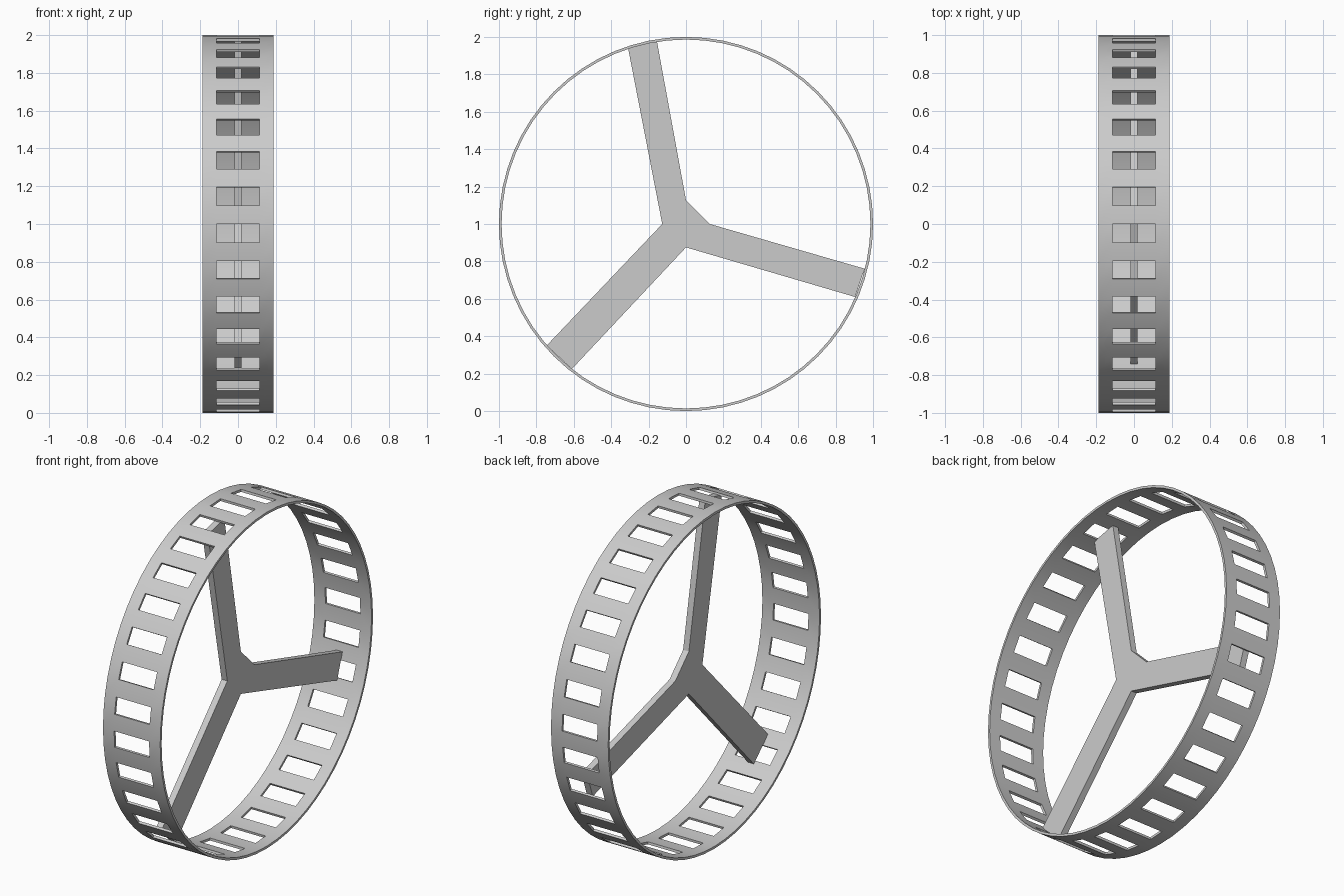
import bpy
import bmesh
import math

default = bpy.data.objects.get("Cube")
if default:
    bpy.data.objects.remove(default, do_unlink=True)

# One plain grey for everything
grey = bpy.data.materials.new("grey")
grey.use_nodes = True
colour = (0.6, 0.6, 0.6, 1.0)
grey.diffuse_color = colour
grey.node_tree.nodes["Principled BSDF"].inputs["Base Color"].default_value = colour

SEGMENTS = 64
OUTER, INNER = 1.0, 0.986
STATIONS = (-0.188, -0.115, 0.115, 0.188)
CENTRE_Z = 1.0


def finish(bm, name, smooth):
    bmesh.ops.recalc_face_normals(bm, faces=bm.faces)
    mesh = bpy.data.meshes.new(name)
    bm.to_mesh(mesh)
    bm.free()
    mesh.materials.append(grey)
    obj = bpy.data.objects.new(name, mesh)
    bpy.context.collection.objects.link(obj)
    if smooth:
        bpy.ops.object.select_all(action="DESELECT")
        obj.select_set(True)
        bpy.context.view_layer.objects.active = obj
        bpy.ops.object.shade_smooth_by_angle(angle=math.radians(30))
    return obj


def filled(i, j):
    """Side bands are solid; the middle band has every other cell open."""
    return j in (0, 2) or (j == 1 and i % 2 == 0)


# Slotted rim: a thin hoop around the x axis, angle counted from the front
bm = bmesh.new()
grid = {}
for i in range(SEGMENTS):
    a = 2 * math.pi * i / SEGMENTS
    for j, x in enumerate(STATIONS):
        for layer, r in enumerate((OUTER, INNER)):
            grid[i, j, layer] = bm.verts.new(
                (x, -r * math.cos(a), CENTRE_Z + r * math.sin(a)))

for i in range(SEGMENTS):
    n = (i + 1) % SEGMENTS
    for j in range(3):
        if not filled(i, j):
            continue
        corners = [(i, j), (n, j), (n, j + 1), (i, j + 1)]
        for layer in (0, 1):
            bm.faces.new([grid[c + (layer,)] for c in corners])
        # Walls wherever the neighbouring cell is open
        neighbours = [(i, j - 1), (i + 1, j), (i, j + 1), (i - 1, j)]
        for k, cell in enumerate(neighbours):
            if not filled(*cell):
                p, q = corners[k], corners[(k + 1) % 4]
                bm.faces.new([grid[p + (0,)], grid[q + (0,)],
                              grid[q + (1,)], grid[p + (1,)]])
finish(bm, "slotted_rim", True)

# Three-armed spoke plate: (y, z) outline around the hub, extruded along x
HALF = 0.019
outline = [
    (0, 0.127), (-0.155, 0.975), (-0.31, 0.942),
    (-0.127, 0), (-0.745, -0.65), (-0.61, -0.775),
    (0, -0.125), (0.904, -0.39), (0.955, -0.239), (0.127, 0),
]
bm = bmesh.new()
left, right = [
    [bm.verts.new((x, y, CENTRE_Z + z)) for y, z in outline]
    for x in (HALF, -HALF)]
bm.faces.new(left)
bm.faces.new(right[::-1])
for k in range(len(outline)):
    m = (k + 1) % len(outline)
    bm.faces.new((left[k], right[k], right[m], left[m]))
finish(bm, "spoke_plate", False)
